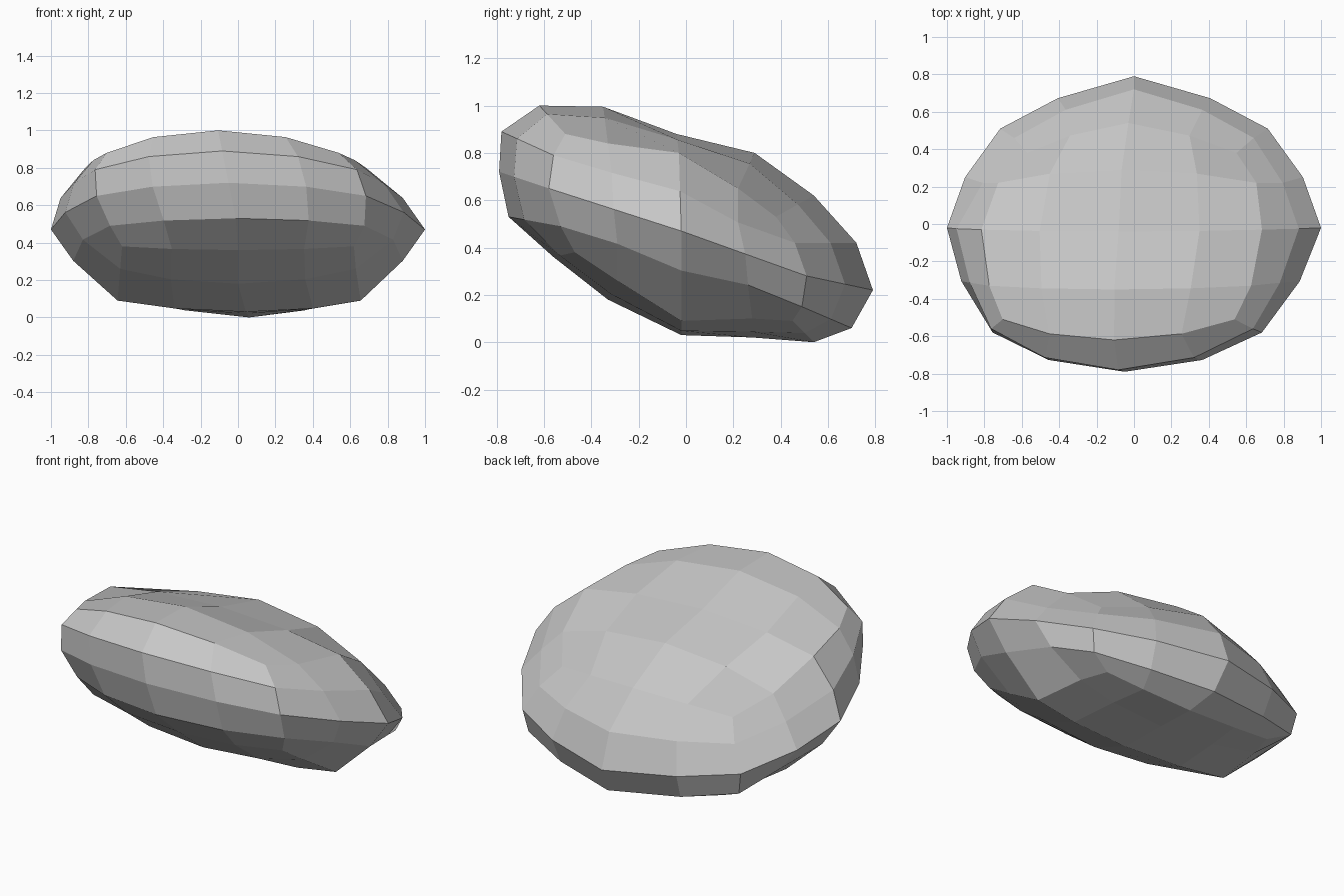
import bpy
import bmesh
from mathutils import Vector

default = bpy.data.objects.get("Cube")
if default:
    bpy.data.objects.remove(default, do_unlink=True)

# Stone colour
stone = bpy.data.materials.new("stone_grey")
stone.use_nodes = True
grey = (0.57, 0.57, 0.57, 1.0)
stone.diffuse_color = grey
stone.node_tree.nodes["Principled BSDF"].inputs["Base Color"].default_value = grey

# Tilted middle outline (y, z), clockwise from the upper front corner
MIDDLE = [
    (-0.62, 1.0), (-0.35, 0.995), (-0.04, 0.88), (0.29, 0.80),
    (0.54, 0.62), (0.72, 0.42), (0.79, 0.22), (0.70, 0.06),
    (0.54, 0.0), (0.28, 0.02), (-0.02, 0.03), (-0.33, 0.18),
    (-0.56, 0.36), (-0.75, 0.53), (-0.79, 0.72), (-0.78, 0.89),
]
# Rim around each rounded end (x, y, z), in the same order
RIM = [
    (0.62, -0.51, 0.88), (0.70, -0.33, 0.84), (0.75, -0.03, 0.80),
    (0.69, 0.22, 0.65), (0.56, 0.38, 0.53), (0.64, 0.46, 0.42),
    (0.715, 0.51, 0.28), (0.69, 0.49, 0.15), (0.56, 0.45, 0.09),
    (0.61, 0.28, 0.10), (0.65, -0.02, 0.09), (0.63, -0.29, 0.26),
    (0.62, -0.47, 0.38), (0.68, -0.53, 0.49), (0.72, -0.58, 0.65),
    (0.70, -0.56, 0.79),
]
TIP = Vector((1.0, -0.02, 0.47))

# Match each outline point to a grid position around the cube
keys = []
for corner, step in (((-1, 1), (1, 0)), ((1, 1), (0, -1)),
                     ((1, -1), (-1, 0)), ((-1, -1), (0, 1))):
    keys += [(corner[0] + step[0] * i / 2, corner[1] + step[1] * i / 2)
             for i in range(4)]
middle = {key: Vector((0, *point)) for key, point in zip(keys, MIDDLE)}
rim = {key: Vector(point) for key, point in zip(keys, RIM)}


def blend(start, end, along, across):
    """Mix two points, with separate amounts along x and across it."""
    point = start.lerp(end, across)
    point.x = start.x + (end.x - start.x) * along
    return point


def stone_point(grid):
    """Move a cube grid point onto the rounded, tilted stone."""
    a, b, c = (round(v * 2) / 2 for v in grid)
    biggest = max(abs(b), abs(c))
    if biggest == 0:
        point = TIP.copy()
    else:
        key = (b / biggest, c / biggest)
        if biggest < 1:
            # Rounded end, between tip and rim
            if abs(b) == abs(c):
                point = blend(TIP, rim[key], 0.45, 0.6)
            else:
                point = blend(TIP, rim[key], 0.34, 0.44 if c < 0 else 0.51)
        elif abs(a) == 0.5:
            # The back narrows sooner than the front
            point = blend(middle[key], rim[key], 0.57, 0.42 if b == 1 else 0.3)
        else:
            point = (rim if a else middle)[key].copy()
    if a < 0:
        point.x = -point.x
    # The top leans right and the underside a little left
    point.x -= 0.2 * max(point.z - TIP.z, 0)
    point.x += 0.6 * max(0.1 - point.z, 0)
    return point


# Stone body
bm = bmesh.new()
bmesh.ops.create_cube(bm, size=2)
bmesh.ops.subdivide_edges(bm, edges=bm.edges[:], cuts=3, use_grid_fill=True)
for vert in bm.verts:
    vert.co = stone_point(vert.co)
bmesh.ops.recalc_face_normals(bm, faces=bm.faces[:])
mesh = bpy.data.meshes.new("stone")
bm.to_mesh(mesh)
bm.free()
mesh.materials.append(stone)
mesh.shade_flat()
body = bpy.data.objects.new("stone", mesh)
bpy.context.collection.objects.link(body)
